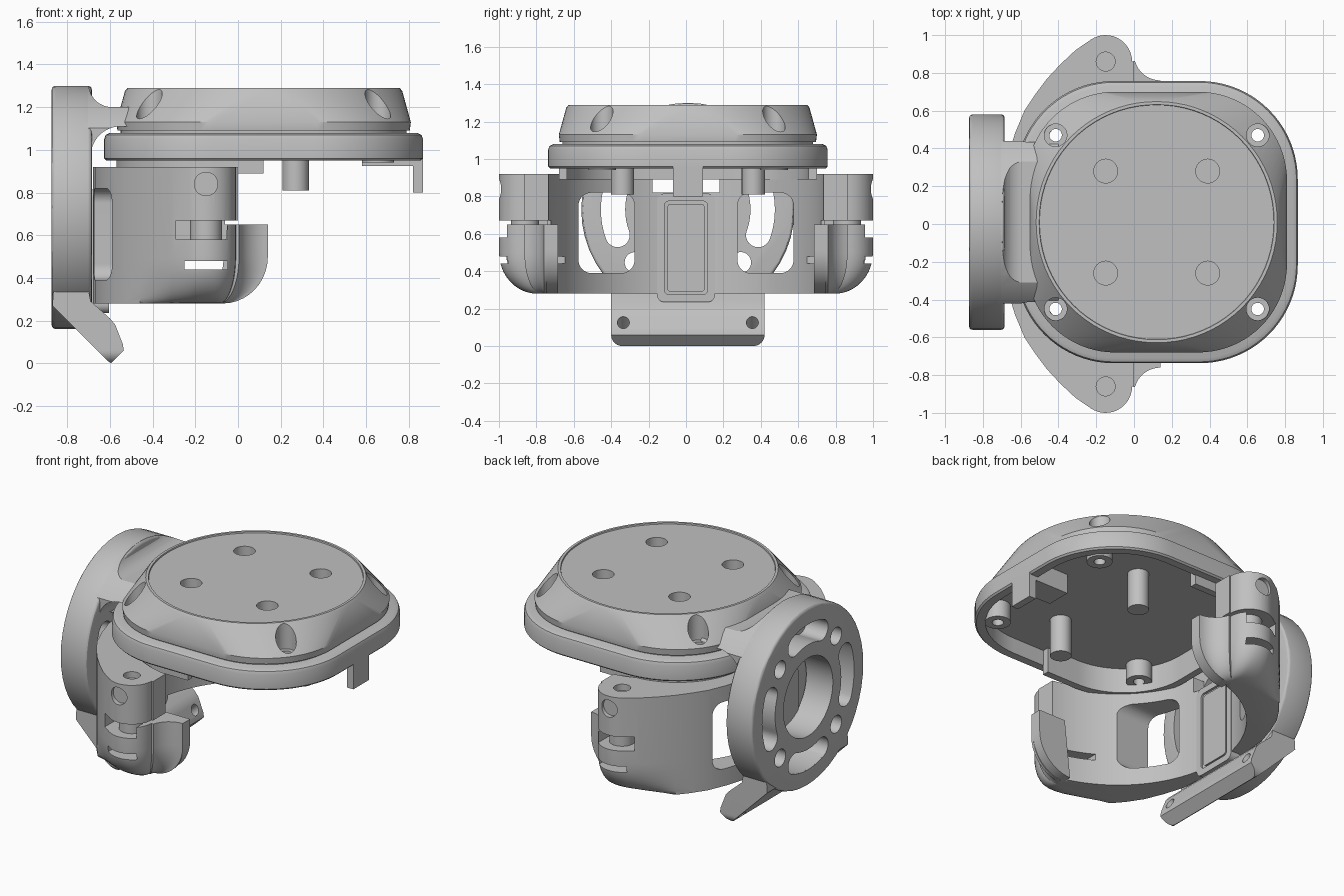
import bpy, bmesh, math
from mathutils import Matrix, Vector

cube = bpy.data.objects.get("Cube")
if cube:
    bpy.data.objects.remove(cube, do_unlink=True)

grey = bpy.data.materials.new("plain grey")
grey.use_nodes = True
grey.diffuse_color = (0.53, 0.53, 0.53, 1)
grey.node_tree.nodes["Principled BSDF"].inputs["Base Color"].default_value = (0.53, 0.53, 0.53, 1)

CX, CY = 0.12, 0.01      # lid centre
FZ = 0.73                # flange centre height


def loft(name, rings):
    """Closed solid through rings of matching points."""
    bm = bmesh.new()
    loops = [[bm.verts.new(p) for p in ring] for ring in rings]
    n = len(loops[0])
    for a, b in zip(loops, loops[1:]):
        for i in range(n):
            bm.faces.new((a[i], a[(i + 1) % n], b[(i + 1) % n], b[i]))
    bm.faces.new(loops[0])
    bm.faces.new(loops[-1])
    bmesh.ops.recalc_face_normals(bm, faces=bm.faces)
    mesh = bpy.data.meshes.new(name)
    bm.to_mesh(mesh)
    bm.free()
    mesh.materials.append(grey)
    ob = bpy.data.objects.new(name, mesh)
    bpy.context.collection.objects.link(ob)
    return ob


def prism(name, pts, axis, lo, hi):
    """Extrude a 2D outline along an axis."""
    place = {"x": lambda u, v, w: (w, u, v), "y": lambda u, v, w: (u, w, v),
             "z": lambda u, v, w: (u, v, w)}[axis]
    return loft(name, [[place(u, v, w) for u, v in pts] for w in (lo, hi)])


def arc(cx, cy, r, a0, a1, n=12):
    angles = [math.radians(a0 + (a1 - a0) * i / n) for i in range(n + 1)]
    return [(cx + r * math.cos(a), cy + r * math.sin(a)) for a in angles]


def rounded(cx, cy, hw, hh, r, n=10):
    pts = []
    for k, (sx, sy) in enumerate(((1, 1), (-1, 1), (-1, -1), (1, -1))):
        pts += arc(cx + sx * (hw - r), cy + sy * (hh - r), r, 90 * k, 90 * k + 90, n)
    return pts


def rod(name, u, v, r, axis, lo, hi):
    return prism(name, arc(u, v, r, 0, 352.5, 47), axis, lo, hi)


def box(name, x0, x1, y0, y1, z0, z1):
    return prism(name, [(x0, y0), (x1, y0), (x1, y1), (x0, y1)], "z", z0, z1)


def apply(ob, kind, **settings):
    mod = ob.modifiers.new(kind.title(), kind)
    for key, value in settings.items():
        setattr(mod, key, value)
    bpy.context.view_layer.objects.active = ob
    bpy.ops.object.modifier_apply(modifier=mod.name)


def combine(ob, *others, op="DIFFERENCE"):
    for other in others:
        apply(ob, "BOOLEAN", operation=op, solver="EXACT", object=other)
        bpy.data.objects.remove(other, do_unlink=True)
    return ob


def square_ring(half, r, z):
    return [(x, y, z) for x, y in rounded(CX, CY, half, half, r, 20)]


def round_ring(half, z):
    return square_ring(half, half - 0.005, z)


corners = [(CX + sx * 0.535, CY + sy * 0.46) for sx in (-1, 1) for sy in (-1, 1)]

# Hollow rim under the lid
rim = loft("lid_rim", [square_ring(h, r, z) for h, r, z in (
    (0.737, 0.51, 0.95), (0.747, 0.52, 0.96), (0.747, 0.52, 1.05),
    (0.74, 0.515, 1.07), (0.72, 0.5, 1.08))])
combine(rim, loft("cavity", [square_ring(0.685, 0.46, z) for z in (0.9, 1.05)]))
for x, y in corners:
    combine(rim, rod("hole", x, y, 0.033, "z", 0.9, 1.2))

# Lid that blends from a rounded square to a round top
lid = loft("lid", [square_ring(0.67, 0.45, 1.07), square_ring(0.67, 0.45, 1.09),
                   square_ring(0.685, 0.465, 1.09), square_ring(0.69, 0.47, 1.13),
                   round_ring(0.65, 1.275), round_ring(0.638, 1.29),
                   round_ring(0.622, 1.29), round_ring(0.62, 1.282)])
for x, y in corners:
    combine(lid, rod("recess", x, y, 0.06, "z", 1.12, 1.4),
            rod("hole", x, y, 0.033, "z", 1.0, 1.3))
for sx in (-1, 1):
    for sy in (-1, 1):
        combine(lid, rod("hole", CX + sx * 0.27, CY + sy * 0.27, 0.063, "z", 1.2, 1.4))

# Locating lip along the flange half of the rim
lip = loft("rim_lip", [square_ring(0.69, 0.465, z) for z in (0.89, 1.06)])
combine(lip, loft("inside", [square_ring(0.645, 0.42, z) for z in (0.8, 1.2)]),
        box("free_half", 0.12, 2, -1, 1, 0.8, 1.2))

# Posts, pegs and tabs below the lid
for x, y in corners:
    combine(rod("screw_post", x, y, 0.075, "z", 0.94, 1.06), rod("hole", x, y, 0.033, "z", 0.9, 1.1))
for side in (-1, 1):
    rod("peg", 0.27, CY + side * 0.35, 0.062, "z", 0.81, 1.06)
box("end_block", 0.58, 0.84, -0.07, 0.09, 0.925, 1.06)
box("end_tab", 0.82, 0.867, -0.07, 0.09, 0.8, 0.96)

# Clamp: half a wall with a thick arm rounded at its bottom, cut and mirrored
outer = [(-0.68, -0.02), (-0.68, 0.2), (-0.67, 0.35), (-0.63, 0.48), (-0.58, 0.6), (-0.52, 0.69),
         (-0.46, 0.77), (-0.39, 0.845), (-0.31, 0.92)]
outer += arc(-0.15, 0.86, 0.14, 125, 0) + arc(0.14, 0.9, 0.14, 195, 270, 8)
inner = arc(0.12, 0, 0.745, 88.5, 181.5, 40)


def clamp_ring(z):
    inset = 0.22 - math.sqrt(max(0, 0.22 ** 2 - max(0, 0.5 - z) ** 2))
    squeeze_x, squeeze_y = 1 - inset / 0.25, 1 - inset / 0.26
    ring = []
    for i, (x, y) in enumerate(outer + inner):
        if x > -0.1:
            x = -0.1 + (x + 0.1) * squeeze_x
        if i < len(outer) and y > 0.76:
            y = 0.76 + (y - 0.76) * squeeze_y
        ring.append((x, y, z))
    return ring


levels = [0.5 - 0.22 * math.cos(math.radians(a)) for a in range(0, 91, 9)]
clamp = loft("clamp", [clamp_ring(z) for z in levels + [0.92]])
combine(clamp,
        prism("window", rounded(0.425, 0.605, 0.15, 0.215, 0.07), "x", -0.9, -0.3),
        box("top_notch", -0.8, -0.5, -0.1, 0.18, 0.82, 1),
        box("gap_a", -0.29, -0.05, 0.74, 1.1, 0.58, 0.67),
        box("gap_b", -0.06, 0.3, 0.6, 1.1, 0.65, 0.67),
        box("upper_end", 0.0, 0.3, 0.5, 1.1, 0.65, 1),
        box("slot", -0.25, -0.05, 0.6, 1.1, 0.44, 0.48),
        rod("pin_hole", -0.15, 0.84, 0.055, "y", 0.97, 1.1),
        rod("top_hole", -0.15, 0.86, 0.05, "z", 0.88, 1))
apply(clamp, "MIRROR", use_axis=(False, True, False), use_bisect_axis=(False, True, False))
lip_outline = [(-0.05, 0.65), (-0.09, 0.28)] + arc(-0.09, 0.51, 0.23, -90, 0) + [(0.14, 0.65)]
for side in (-1, 1):
    rod("clamp_screw", -0.15, side * 0.86, 0.075, "z", 0.57, 0.68)
    prism("clamp_lip", lip_outline, "y", side * 0.685, side * 0.755)

# Framed panel inside the clamp
panel = prism("panel", rounded(0, 0.525, 0.155, 0.29, 0.04), "x", -0.69, -0.605)
combine(panel, prism("groove", rounded(0, 0.525, 0.115, 0.25, 0.025), "x", -0.62, -0.5))
prism("panel_inset", rounded(0, 0.525, 0.1, 0.235, 0.02), "x", -0.63, -0.61)

# Round flange with bore, bolt holes and curved slots
flange = rod("flange", CY, FZ, 0.57, "x", -0.873, -0.685)
apply(flange, "BEVEL", width=0.018, segments=3, limit_method="ANGLE")
combine(flange, rod("bore", CY, FZ, 0.25, "x", -1, -0.5))
for k in range(4):
    a = math.radians(45 + 90 * k)
    combine(flange, rod("bolt_hole", CY + 0.4 * math.cos(a), FZ + 0.4 * math.sin(a), 0.055, "x", -1, -0.5))
    lo, hi = 90 * k - 20, 90 * k + 20
    ends = [(CY + 0.4 * math.cos(math.radians(t)), FZ + 0.4 * math.sin(math.radians(t))) for t in (lo, hi)]
    slot = arc(CY, FZ, 0.465, lo, hi) + arc(*ends[1], 0.065, hi, hi + 180)[1:-1]
    slot += arc(CY, FZ, 0.335, hi, lo) + arc(*ends[0], 0.065, lo + 180, lo + 360)[1:-1]
    combine(flange, prism("slot", slot, "x", -1, -0.5))

# Neck joining the flange to the lid, trimmed to the flange circle
neck = arc(-0.59, 1.31, 0.11, 180, 270) + [(-0.4, 1.2), (-0.4, 1.11), (-0.5, 1.11)]
neck += arc(-0.55, 0.97, 0.14, 90, 180) + [(-0.72, 0.95), (-0.72, 1.31)]
neck = prism("neck", neck, "y", CY - 0.43, CY + 0.43)
combine(neck, rod("trim", CY, FZ, 0.57, "x", -1, 0), op="INTERSECT")

# Slanted foot with two screw holes
foot = prism("foot", [(-0.87, 0.27), (-0.61, 0.01), (-0.595, 0.0), (-0.535, 0.06), (-0.54, 0.09),
                      (-0.575, 0.18), (-0.6, 0.21), (-0.69, 0.29), (-0.7, 0.34), (-0.865, 0.34)],
             "y", CY - 0.41, CY + 0.41)
combine(foot, prism("outline", rounded(CY, 0.3, 0.41, 0.3, 0.06), "x", -1, 0), op="INTERSECT",)
combine(foot, rod("slot_clearance", CY, FZ, 0.465, "x", -1, -0.5))
for side in (-1, 1):
    hole = rod("hole", 0, 0, 0.032, "z", -0.3, 0.3)
    hole.data.transform(Matrix.Translation((-0.61, CY + side * 0.345, 0.075))
                        @ Vector((1, 0, 0.9)).to_track_quat("Z", "Y").to_matrix().to_4x4())
    combine(foot, hole)

# Smooth the curved walls and keep the edges sharp
for ob in bpy.context.collection.objects:
    if ob.type == "MESH" and grey.name in ob.data.materials:
        bpy.ops.object.select_all(action="DESELECT")
        ob.select_set(True)
        bpy.context.view_layer.objects.active = ob
        bpy.ops.object.shade_smooth_by_angle(angle=math.radians(30))
